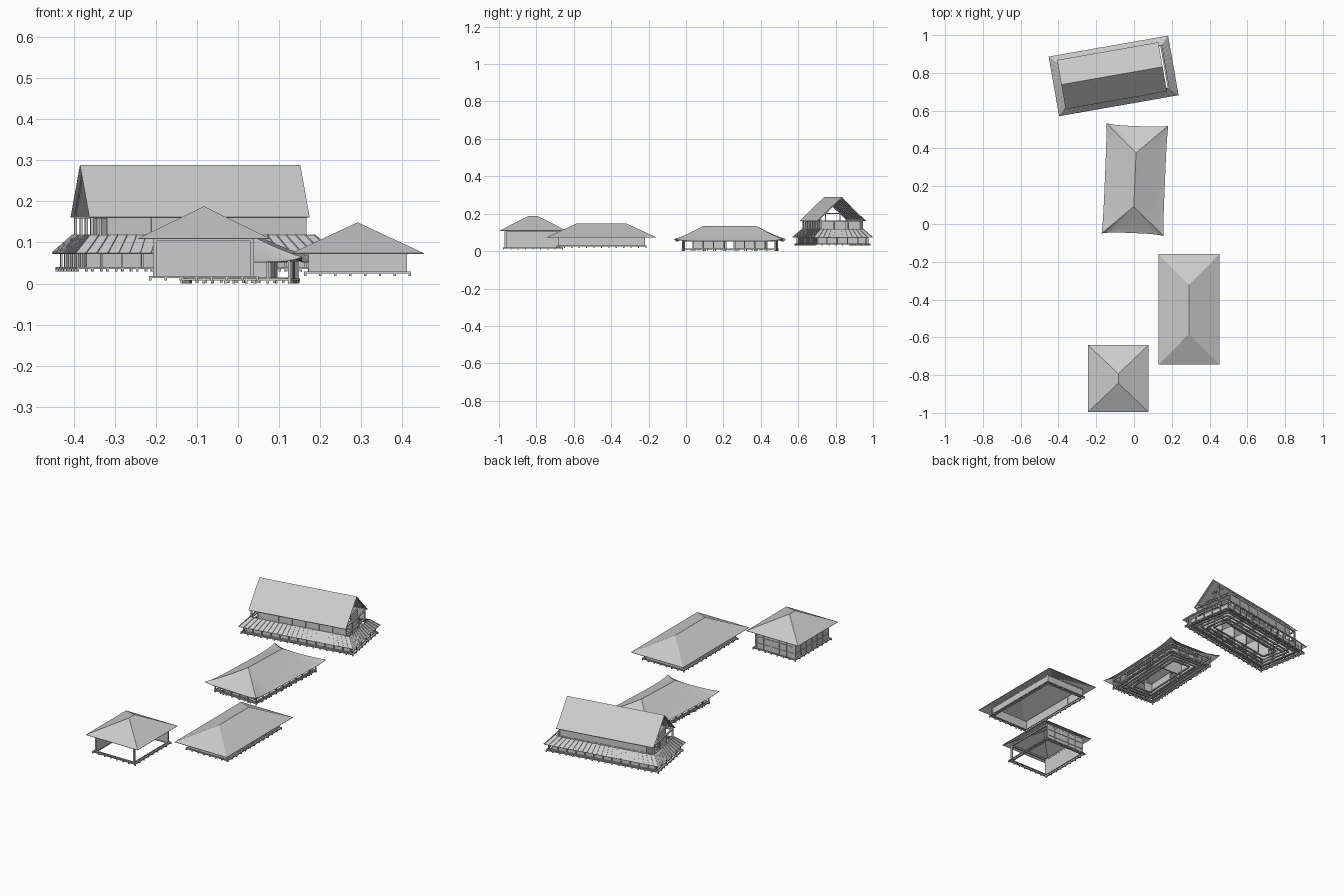
import bpy, bmesh
from math import radians
from mathutils import Vector, Matrix

cube = bpy.data.objects.get("Cube")
if cube:
    bpy.data.objects.remove(cube)

GREY = (0.6, 0.6, 0.6, 1)
grey = bpy.data.materials.new("plain grey")
grey.use_nodes = True
grey.diffuse_color = GREY
grey.node_tree.nodes["Principled BSDF"].inputs["Base Color"].default_value = GREY


def finish(bm, name, place, thick=0):
    """Turn a bmesh into a placed object; place is (x, y, degrees)."""
    bmesh.ops.remove_doubles(bm, verts=bm.verts, dist=1e-5)
    bmesh.ops.recalc_face_normals(bm, faces=bm.faces)
    mesh = bpy.data.meshes.new(name)
    bm.to_mesh(mesh)
    bm.free()
    mesh.materials.append(grey)
    ob = bpy.data.objects.new(name, mesh)
    bpy.context.collection.objects.link(ob)
    ob.location = (place[0], place[1], 0)
    ob.rotation_euler.z = radians(place[2])
    if thick:
        mod = ob.modifiers.new("thickness", 'SOLIDIFY')
        mod.thickness = thick
    return ob


def beam(bm, p, q, w=0.004):
    """Square bar from p to q."""
    p, q = Vector(p), Vector(q)
    d = q - p
    m = (Matrix.Translation((p + q) / 2) @ d.to_track_quat('Z', 'Y').to_matrix().to_4x4()
         @ Matrix.Diagonal((w, w, d.length, 1)))
    bmesh.ops.create_cube(bm, size=1, matrix=m)


def box(bm, x0, x1, y0, y1, z0, z1):
    m = (Matrix.Translation(((x0 + x1) / 2, (y0 + y1) / 2, (z0 + z1) / 2))
         @ Matrix.Diagonal((x1 - x0, y1 - y0, z1 - z0, 1)))
    bmesh.ops.create_cube(bm, size=1, matrix=m)


def wall_x(bm, x0, x1, y, z0, z1, t=0.003):
    box(bm, x0, x1, y - t, y + t, z0, z1)


def wall_y(bm, y0, y1, x, z0, z1, t=0.003):
    box(bm, x - t, x + t, y0, y1, z0, z1)


def ring(bm, hx, hy, z0, z1, t=0.003):
    """Four bars or walls around a rectangle."""
    for s in (-1, 1):
        wall_x(bm, -hx, hx, s * hy, z0, z1, t)
        wall_y(bm, -hy, hy, s * hx, z0, z1, t)


def span(h, n):
    return [-h + 2 * h * i / (n - 1) for i in range(n)]


def around(hx, hy, nx, ny):
    """Points evenly spaced along a rectangle."""
    pts = {(x, s * hy) for x in span(hx, nx) for s in (-1, 1)}
    return sorted(pts | {(s * hx, y) for y in span(hy, ny) for s in (-1, 1)})


def posts(bm, hx, hy, nx, ny, z0, z1, w=0.007):
    for x, y in around(hx, hy, nx, ny):
        beam(bm, (x, y, z0), (x, y, z1), w)


def hip_roof(name, place, outer, inner, z0, z1, n=1, steps=1, lift=0, pull=0, power=1):
    """Four slopes from the outer to the inner rectangle, with optional upturned corners."""
    bm = bmesh.new()
    for side in range(4):
        rows = []
        for k in range(steps + 1):
            t = k / steps
            hx, hy = (a + (b - a) * t for a, b in zip(outer, inner))
            row = []
            for s in span(1, n + 1):
                f = 1 - pull * (1 - s ** 4) * (1 - t)
                x, y = ((s * hx, -hy * f), (hx * f, s * hy),
                        (-s * hx, hy * f), (-hx * f, -s * hy))[side]
                z = z0 + (z1 - z0) * t ** power + lift * s ** 6 * (1 - t) ** 2
                row.append(bm.verts.new((x, y, z)))
            rows.append(row)
        for a, b in zip(rows, rows[1:]):
            for i in range(n):
                bm.faces.new((a[i], a[i + 1], b[i + 1], b[i]))
    bmesh.ops.remove_doubles(bm, verts=bm.verts, dist=1e-5)
    bmesh.ops.dissolve_degenerate(bm, edges=bm.edges, dist=1e-6)
    return finish(bm, name, place, 0.002)


def base(name, place, hx, hy, z, nx, ny):
    """Floor edge beams standing on small stubs."""
    bm = bmesh.new()
    ring(bm, hx, hy, z + 0.006, z + 0.011)
    ring(bm, hx - 0.014, hy - 0.014, z + 0.006, z + 0.011)
    posts(bm, hx, hy, nx, ny, z, z + 0.008, 0.006)
    finish(bm, name, place)


# Square pavilion: two closed sides, two open sides
P = (-0.083, -0.818, 0)
hip_roof("pavilion_roof", P, (0.16, 0.177), (0, 0.025), 0.11, 0.188)
base("pavilion_base", P, 0.13, 0.158, 0.008, 8, 9)
bm = bmesh.new()
wall_x(bm, -0.118, 0.118, 0.147, 0.018, 0.11)
wall_y(bm, -0.147, 0.147, -0.118, 0.018, 0.11)
finish(bm, "pavilion_walls", P)
bm = bmesh.new()
posts(bm, 0.118, 0.147, 2, 2, 0.018, 0.11, 0.009)
ring(bm, 0.118, 0.147, 0.104, 0.112, 0.004)
for x in span(0.118, 6):
    beam(bm, (x, 0.151, 0.018), (x, 0.151, 0.11))
for y in span(0.147, 7):
    beam(bm, (-0.122, y, 0.018), (-0.122, y, 0.11))
for z in (0.045, 0.08):
    beam(bm, (-0.118, 0.151, z), (0.118, 0.151, z))
    beam(bm, (-0.122, -0.147, z), (-0.122, 0.147, z))
finish(bm, "pavilion_frame", P)

# Long hall: low walls under a plain hipped roof
P = (0.291, -0.452, 0)
hip_roof("hall_roof", P, (0.161, 0.293), (0, 0.13), 0.074, 0.149)
base("hall_base", P, 0.127, 0.238, 0.018, 8, 13)
bm = bmesh.new()
ring(bm, 0.116, 0.228, 0.028, 0.076)
finish(bm, "hall_walls", P)
bm = bmesh.new()
posts(bm, 0.116, 0.228, 2, 5, 0.028, 0.076, 0.008)
ring(bm, 0.118, 0.23, 0.07, 0.076)
finish(bm, "hall_frame", P)

# Veranda house: upturned roof corners, open gallery and inner rooms
P = (0.005, 0.235, -2.4)
hip_roof("veranda_roof", P, (0.164, 0.292), (0, 0.142), 0.053, 0.135,
         n=16, steps=10, lift=0.012, pull=0.03, power=1.08)
base("veranda_base", P, 0.132, 0.25, 0.002, 8, 13)
bm = bmesh.new()
for k in range(4):
    ring(bm, 0.12 - k * 0.022, 0.238 - k * 0.022, 0.009, 0.015, 0.004)
finish(bm, "veranda_floor_beams", P)
bm = bmesh.new()
posts(bm, 0.13, 0.248, 6, 10, 0.0, 0.062, 0.006)
ring(bm, 0.13, 0.248, 0.052, 0.06)
ring(bm, 0.085, 0.2, 0.07, 0.076)
finish(bm, "veranda_posts", P)
bm = bmesh.new()
for s in (-1, 1):
    wall_y(bm, -0.19, -0.03, s * 0.08, 0.012, 0.078)
    wall_y(bm, 0.03, 0.19, s * 0.08, 0.012, 0.078)
    wall_x(bm, 0.03, 0.08, s * 0.19, 0.012, 0.075)
    wall_x(bm, -0.08, -0.03, s * 0.19, 0.012, 0.075)
wall_x(bm, -0.08, 0.08, 0.07, 0.012, 0.078)
finish(bm, "veranda_rooms", P)

# Two-storey house: steep gable over a skirt roof
P = (-0.108, 0.784, 9.95)
SKIRT, TOP = (0.321, 0.16), (0.278, 0.116)
hip_roof("house_skirt_roof", P, SKIRT, TOP, 0.074, 0.118)
bm = bmesh.new()
for o, i in zip(around(*SKIRT, 25, 13), around(*TOP, 25, 13)):
    beam(bm, (*o, 0.0745), (*i, 0.1185), 0.003)
finish(bm, "house_skirt_battens", P)

R = (-0.1165, 0.785, 9.95)
HL, HW, RIDGE, EAVE = 0.272, 0.132, 0.289, 0.162
bm = bmesh.new()
for s in (-1, 1):
    bm.faces.new([bm.verts.new(v) for v in (
        (-HL, 0, RIDGE), (HL, 0, RIDGE), (HL, s * HW, EAVE), (-HL, s * HW, EAVE))])
finish(bm, "house_gable_roof", R, 0.002)

# Rafters and open gable trusses below the steep roof
bm = bmesh.new()
for x in span(HL - 0.01, 9):
    for s in (-1, 1):
        beam(bm, (x, 0, RIDGE - 0.006), (x, s * (HW - 0.005), EAVE), 0.004)
for x in (-0.225, 0.225):
    beam(bm, (x, 0, EAVE), (x, 0, RIDGE - 0.005), 0.006)
    for z, w in ((EAVE, 0.12), (0.2, 0.085), (0.24, 0.045)):
        beam(bm, (x, -w, z), (x, w, z), 0.005)
finish(bm, "house_trusses", R)

# Upper storey with end galleries
bm = bmesh.new()
for s in (-1, 1):
    wall_x(bm, -0.225, 0.265, s * 0.112, 0.115, 0.172)
    wall_y(bm, -0.112, -0.03, s * 0.222, 0.04, 0.164)
    wall_y(bm, 0.03, 0.112, s * 0.222, 0.04, 0.164)
finish(bm, "house_upper_walls", R)
bm = bmesh.new()
posts(bm, 0.263, 0.114, 8, 4, 0.04, 0.164, 0.007)
ring(bm, 0.263, 0.114, 0.158, 0.165, 0.004)
ring(bm, 0.263, 0.114, 0.112, 0.118, 0.004)
finish(bm, "house_posts", R)

# Ground storey, floor beams and partitions
base("house_base", P, 0.312, 0.148, 0.03, 18, 9)
bm = bmesh.new()
ring(bm, 0.288, 0.128, 0.04, 0.078)
finish(bm, "house_lower_walls", P)
bm = bmesh.new()
posts(bm, 0.302, 0.14, 13, 6, 0.036, 0.084, 0.005)
for k in range(4):
    ring(bm, 0.275 - k * 0.024, 0.116 - k * 0.024, 0.036, 0.042, 0.004)
finish(bm, "house_floor_beams", P)
bm = bmesh.new()
for x in span(0.15, 4):
    wall_y(bm, -0.11, -0.03, x, 0.042, 0.115)
    wall_y(bm, 0.03, 0.11, x, 0.042, 0.115)
wall_x(bm, -0.15, 0.15, 0.03, 0.042, 0.115)
finish(bm, "house_partitions", P)
